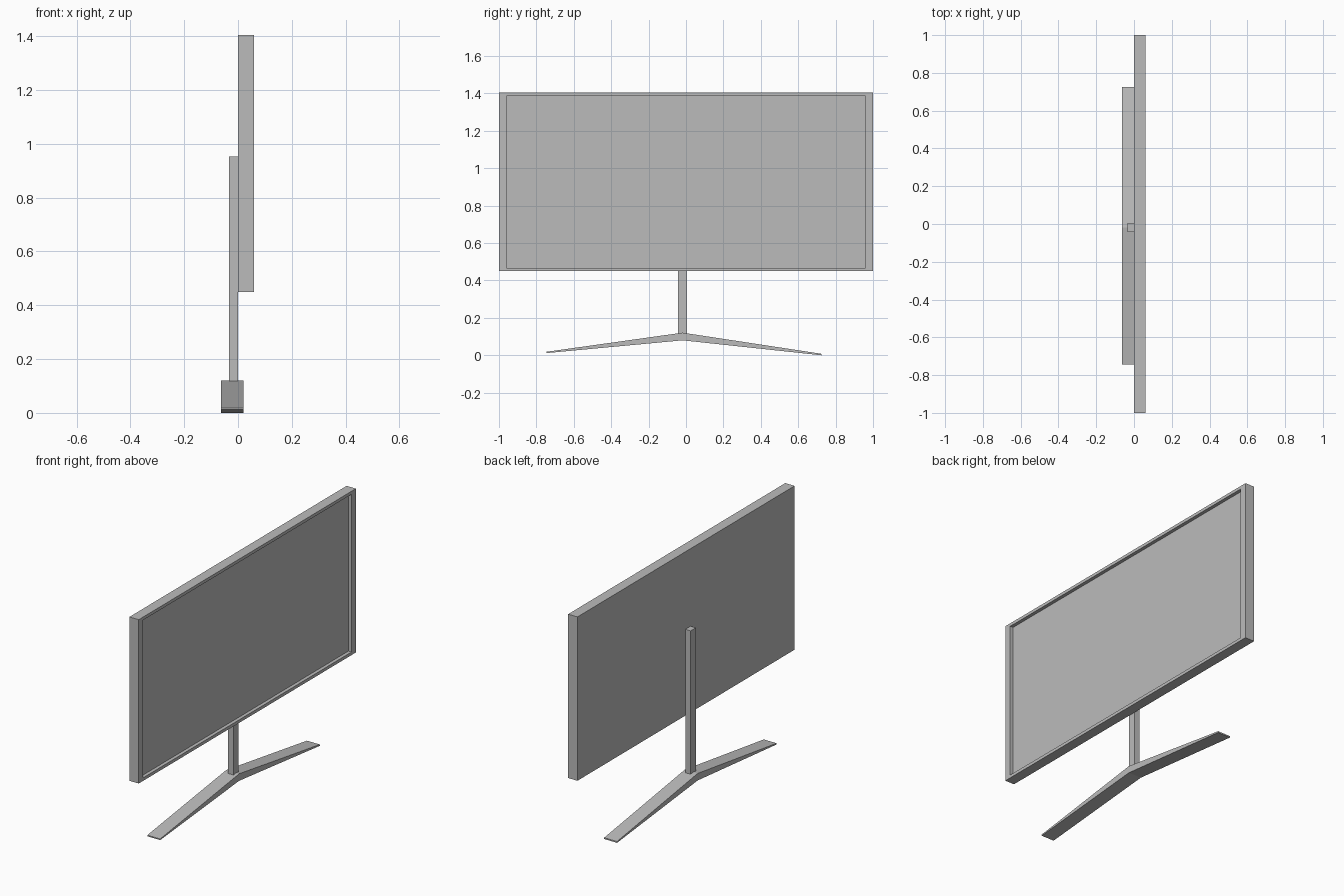
import bpy
import bmesh

if "Cube" in bpy.data.objects:
    bpy.data.objects.remove(bpy.data.objects["Cube"])

grey = bpy.data.materials.new("neutral_grey")
grey.diffuse_color = (0.5, 0.5, 0.5, 1)
grey.use_nodes = True
grey.node_tree.nodes["Principled BSDF"].inputs["Base Color"].default_value = grey.diffuse_color


def finish(name, bm):
    bmesh.ops.recalc_face_normals(bm, faces=bm.faces)
    mesh = bpy.data.meshes.new(name)
    bm.to_mesh(mesh)
    bm.free()
    mesh.materials.append(grey)
    obj = bpy.data.objects.new(name, mesh)
    bpy.context.collection.objects.link(obj)
    return obj


def prism(profile, x0, x1):
    """Extrude a (y, z) profile along x."""
    bm = bmesh.new()
    face = bm.faces.new([bm.verts.new((x0, y, z)) for y, z in profile])
    new = bmesh.ops.extrude_face_region(bm, geom=[face])["geom"]
    for v in new:
        if isinstance(v, bmesh.types.BMVert):
            v.co.x = x1
    return bm


def rect(y0, y1, z0, z1):
    return [(y0, z0), (y1, z0), (y1, z1), (y0, z1)]


# Display panel: inset the viewing side, then push the screen back
bm = prism(rect(-1, 1, 0.45, 1.405), 0, 0.06)
bmesh.ops.recalc_face_normals(bm, faces=bm.faces)
screen = max(bm.faces, key=lambda f: f.calc_center_median().x)
bmesh.ops.inset_individual(bm, faces=[screen], thickness=0.02)
for v in screen.verts:
    v.co.y = 0.96 if v.co.y > 0 else -0.96
    v.co.z = 1.387 if v.co.z > 0.9 else 0.468
rim = bmesh.ops.extrude_face_region(bm, geom=[screen])["geom"]
for v in rim:
    if isinstance(v, bmesh.types.BMVert):
        v.co.x = 0.04
if screen.is_valid:
    bmesh.ops.delete(bm, geom=[screen], context="FACES_ONLY")
finish("display_panel", bm)

# Upright post behind the panel
finish("stand_post", prism(rect(-0.042, 0.006, 0.115, 0.953), -0.034, 0))

# Shallow V-shaped foot with tapering legs
foot = [(-0.745, 0.014), (-0.018, 0.08), (0.725, 0.002),
        (0.725, 0.010), (-0.018, 0.121), (-0.745, 0.021)]
finish("stand_foot", prism([(y, z - 0.002 if z < 0.03 else z) for y, z in foot],
                           -0.063, 0.020))
